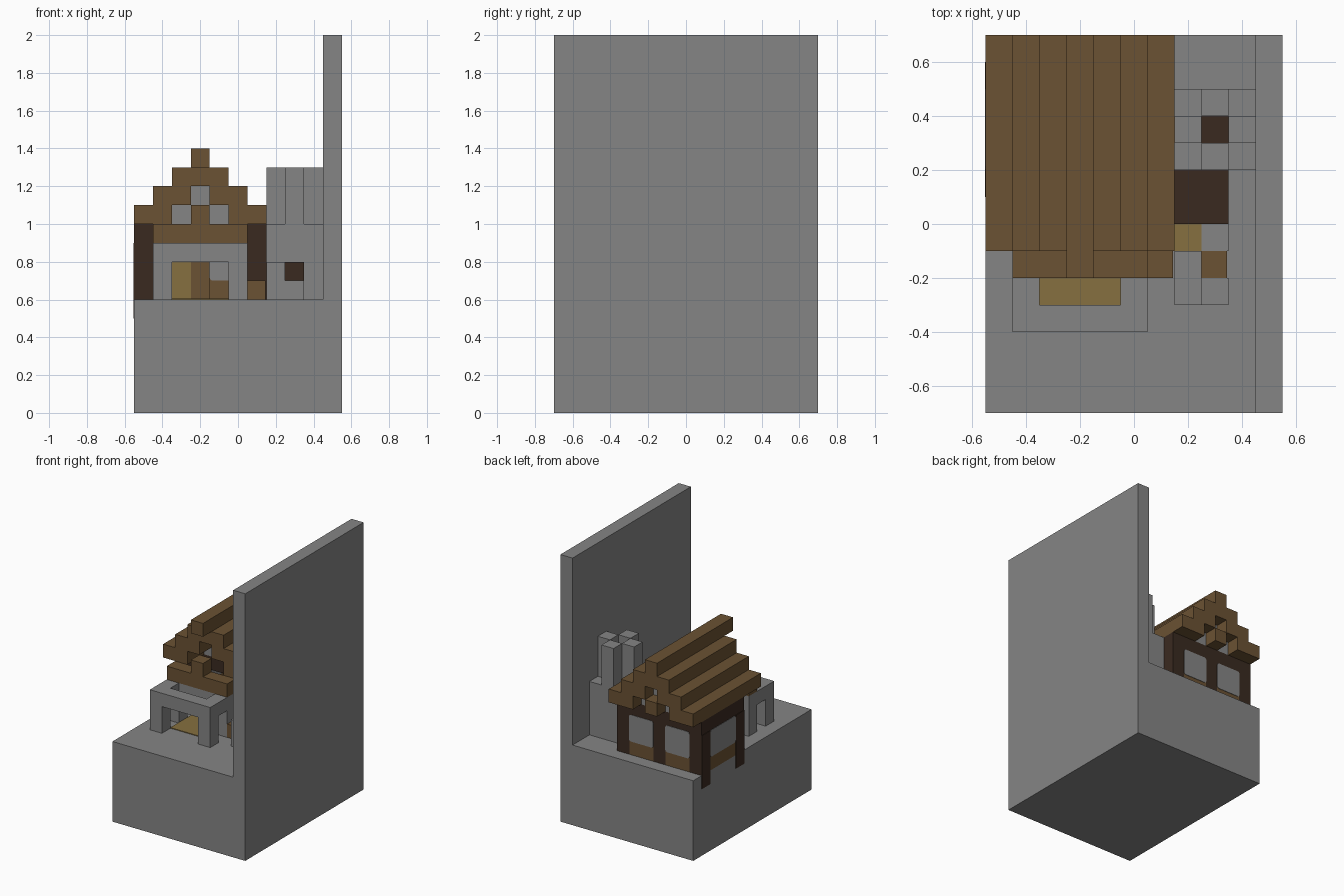
import bpy, bmesh

cube = bpy.data.objects.get("Cube")
if cube:
    bpy.data.objects.remove(cube)


def material(name, rgb):
    m = bpy.data.materials.new(name)
    m.use_nodes = True
    m.diffuse_color = (*rgb, 1)
    m.node_tree.nodes["Principled BSDF"].inputs["Base Color"].default_value = (*rgb, 1)
    return m


STONE = material("stone grey", (0.235, 0.235, 0.235))
WOOD = material("plank brown", (0.147, 0.084, 0.033))
DARK = material("dark timber", (0.042, 0.023, 0.0144))
GOLD = material("straw gold", (0.238, 0.162, 0.05))

U = 0.1                     # block size
X0, Y0 = -0.55, -0.7        # corner of the block grid


def finish(name, bm, mat):
    bmesh.ops.recalc_face_normals(bm, faces=bm.faces)
    mesh = bpy.data.meshes.new(name)
    bm.to_mesh(mesh)
    bm.free()
    mesh.materials.append(mat)
    ob = bpy.data.objects.new(name, mesh)
    bpy.context.collection.objects.link(ob)
    return ob


def box(name, mat, x, y, z):
    """Box spanning block ranges x, y and z, counted from the grid corner."""
    bm = bmesh.new()
    bmesh.ops.create_cube(bm, size=1)
    for v in bm.verts:
        v.co.x = X0 + U * x[v.co.x > 0]
        v.co.y = Y0 + U * y[v.co.y > 0]
        v.co.z = U * z[v.co.z > 0]
    return finish(name, bm, mat)


def pane(name, x, y, z, axis):
    """Glass block with clipped corners, a hair thicker than its wall."""
    grow = 0.03
    spans = [list(x), list(y), list(z)]
    spans[axis] = [spans[axis][0] - grow, spans[axis][1] + grow]
    ob = box(name, STONE, *spans)
    bm = bmesh.new()
    bm.from_mesh(ob.data)
    edges = [e for e in bm.edges
             if abs((e.verts[0].co - e.verts[1].co).normalized()[axis]) > 0.9]
    bmesh.ops.bevel(bm, geom=edges, offset=0.015, segments=2, profile=0.5, affect='EDGES')
    bm.to_mesh(ob.data)
    bm.free()


# Ground block and tall side wall
box("ground", STONE, (0, 11), (0, 14), (0, 6))
box("tall_wall", STONE, (10, 11), (0, 14), (6, 20))

# House corner posts; the outer ones run down into the ground
for y in (8, 12):
    box("outer_post", DARK, (-0.03, 1), (y, y + 1), (5, 9))
    box("inner_post", DARK, (6, 7), (y, y + 1), (6, 9))
box("back_middle_post", DARK, (3, 4), (12, 13), (6, 9))

# Ring beam under the roof
for x in (0, 6):
    box("side_beam", DARK, (x, x + 1), (8, 13), (9, 10))
for y in (8, 12):
    box("cross_beam", DARK, (1, 6), (y, y + 1), (9, 10))


def wall(name, x, y, axis):
    box(name + "_planks", WOOD, x, y, (6, 7.15))
    box(name + "_frame", DARK, x, y, (7.15, 9))
    pane(name + "_window", x, y, (7, 9), axis)


for x in (1, 4):
    wall("back_wall", (x, x + 2), (12, 13), 1)
for x in (0, 6):
    wall("side_wall", (x, x + 1), (9, 12), 0)

# Stepped roof: two blocks per step on each slope, ridge on top
for k in range(2):
    for x in (k, 5 - k):
        box("roof_step", WOOD, (x, x + 2), (6, 14), (10 + k, 11 + k))
box("roof_top_step", WOOD, (2, 5), (6, 14), (12, 13))
box("roof_ridge", WOOD, (3, 4), (5, 14), (13, 14))

# Gable glass and the blocks in front of it
for y in (8, 12):
    box("gable_glass", STONE, (2, 5), (y, y + 1), (10, 11))
    box("gable_glass_top", STONE, (3, 4), (y, y + 1), (11, 12))
for y in (5, 13):
    box("gable_block", WOOD, (3, 4), (y, y + 1), (10, 11))

# Porch: open stone frame on four legs with a plank lintel
for x in (1, 5):
    for y in (3, 5):
        box("porch_leg", STONE, (x, x + 1), (y, y + 1), (6, 8))
    box("porch_side_rail", STONE, (x, x + 1), (3, 6), (8, 9))
for y in (3, 5):
    box("porch_cross_rail", STONE, (2, 5), (y, y + 1), (8, 9))
box("porch_lintel", WOOD, (1, 6), (5, 6), (9, 10))

# Floor and furniture
box("straw_floor", GOLD, (2, 5), (4, 12), (6, 6.05))
box("straw_chest", GOLD, (2, 3), (11, 12), (6.05, 8))
box("wood_table", WOOD, (3, 4), (11, 12), (6.05, 8))

# Yard blocks beside the house
box("plank_step", WOOD, (6, 6.95), (5, 6), (6, 7))
box("yard_block_tall", STONE, (7, 8), (4, 6), (6, 8))
box("yard_block_low", STONE, (8, 9), (4, 5), (6, 7))
box("yard_plank", WOOD, (8, 8.95), (5, 6), (6, 7))
box("yard_straw", GOLD, (7, 8), (6, 7), (6, 7))
box("yard_stone", STONE, (8, 9), (6, 7), (6, 7))
box("yard_timber", DARK, (7, 9), (7, 9), (6, 8))

# Chimney: hollow body with four stacks around the flue
for x in (7, 9):
    box("chimney_side", STONE, (x, x + 1), (9, 12), (6, 10))
for y in (9, 11):
    box("chimney_end", STONE, (8, 9), (y, y + 1), (6, 10))
box("flue_floor", DARK, (8, 9), (10, 11), (6, 8))
for x, y in ((8, 9), (8, 11), (7, 10), (9, 10)):
    box("chimney_stack", STONE, (x, x + 1), (y, y + 1), (10, 13))
